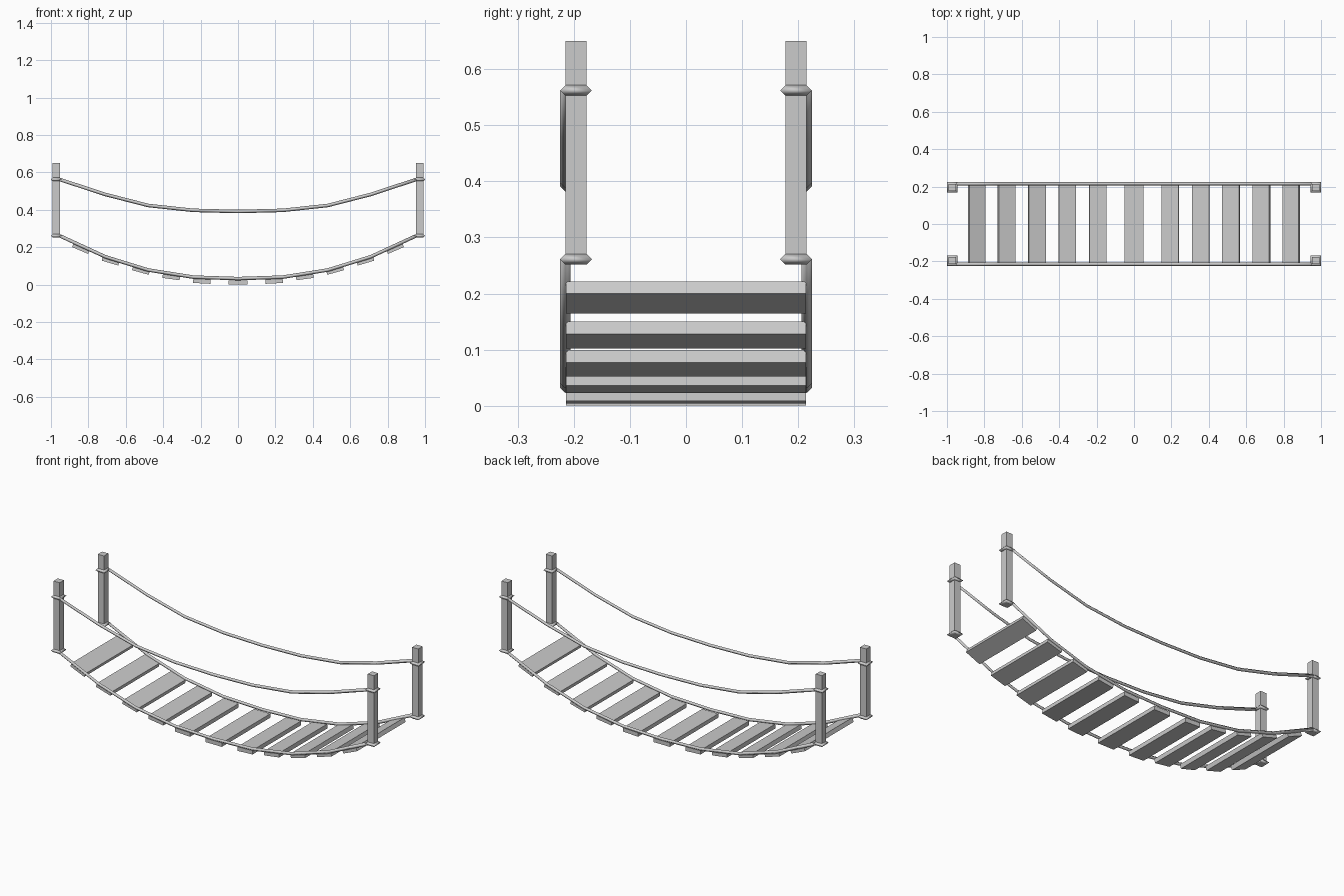
import bpy, bmesh, math
from mathutils import Vector

if "Cube" in bpy.data.objects:
    bpy.data.objects.remove(bpy.data.objects["Cube"])

POST_X, POST_Y, HALF = 0.972, 0.196, 0.019   # post centre and half width
R = 0.0093                                   # rope radius (four-sided rope)
ROPE_Y = POST_Y + HALF


def box(name, loc, size, tilt=0.0):
    bpy.ops.mesh.primitive_cube_add(size=1, location=loc, rotation=(0, tilt, 0))
    ob = bpy.context.object
    ob.name = name
    ob.scale = size
    bpy.ops.object.transform_apply(location=False, rotation=True, scale=True)
    return ob


def loft(name, rings, closed):
    """Skin a list of four-point rings into a smooth rope mesh."""
    bm = bmesh.new()
    vs = [[bm.verts.new(p) for p in ring] for ring in rings]
    n = len(vs)
    for i in range(n if closed else n - 1):
        a, b = vs[i], vs[(i + 1) % n]
        for j in range(4):
            k = (j + 1) % 4
            bm.faces.new((a[j], a[k], b[k], b[j]))
    if not closed:
        bm.faces.new(vs[0])
        bm.faces.new(vs[-1])
    bmesh.ops.recalc_face_normals(bm, faces=bm.faces)
    for f in bm.faces:
        f.smooth = True
    me = bpy.data.meshes.new(name)
    bm.to_mesh(me)
    bm.free()
    ob = bpy.data.objects.new(name, me)
    bpy.context.collection.objects.link(ob)
    return ob


def rope(name, y, half_path):
    pts = [(-x, z) for x, z in reversed(half_path[1:])] + half_path
    rings = []
    for i, (x, z) in enumerate(pts):
        a, b = pts[max(i - 1, 0)], pts[min(i + 1, len(pts) - 1)]
        t = Vector((b[0] - a[0], b[1] - a[1])).normalized()
        nx, nz = -t.y * R, t.x * R
        rings.append([(x + nx, y, z + nz), (x, y + R, z),
                      (x - nx, y, z - nz), (x, y - R, z)])
    return loft(name, rings, False)


def rope_loop(name, cx, cy, z):
    rings = []
    for sx, sy in ((1, 1), (-1, 1), (-1, -1), (1, -1)):
        rings.append([(cx + sx * (HALF + d), cy + sy * (HALF + d), z + h)
                      for d, h in ((0, R), (R, 0), (0, -R), (-R, 0))])
    return loft(name, rings, True)


# Posts with a rope loop at hand and deck height
TOP_Z, DECK_Z = 0.562, 0.261
for sx in (-1, 1):
    for sy in (-1, 1):
        cx, cy = sx * POST_X, sy * POST_Y
        box("post", (cx, cy, 0.452), (2 * HALF, 2 * HALF, 0.396))
        rope_loop("hand_rope_loop", cx, cy, TOP_Z)
        rope_loop("deck_rope_loop", cx, cy, DECK_Z)

# Sagging ropes on both sides
END = POST_X - HALF
for sy in (-1, 1):
    rope("hand_rope", sy * ROPE_Y,
         [(0, 0.391), (0.24, 0.397), (0.48, 0.423), (0.71, 0.482), (END, TOP_Z)])
    rope("deck_rope", sy * ROPE_Y,
         [(0, 0.032), (0.24, 0.040), (0.48, 0.078), (0.71, 0.149), (END, DECK_Z)])

# Planks following the deck rope: x, z, slope in degrees
PLANKS = [(0.193, 0.018, 3), (0.357, 0.041, 8), (0.519, 0.076, 15.5),
          (0.681, 0.126, 16.5), (0.840, 0.193, 23)]
box("plank", (0, 0, 0.0115), (0.1, 0.428, 0.022))
for x, z, slope in PLANKS:
    for s in (-1, 1):
        box("plank", (s * x, 0, z), (0.093, 0.428, 0.023), -s * math.radians(slope))
